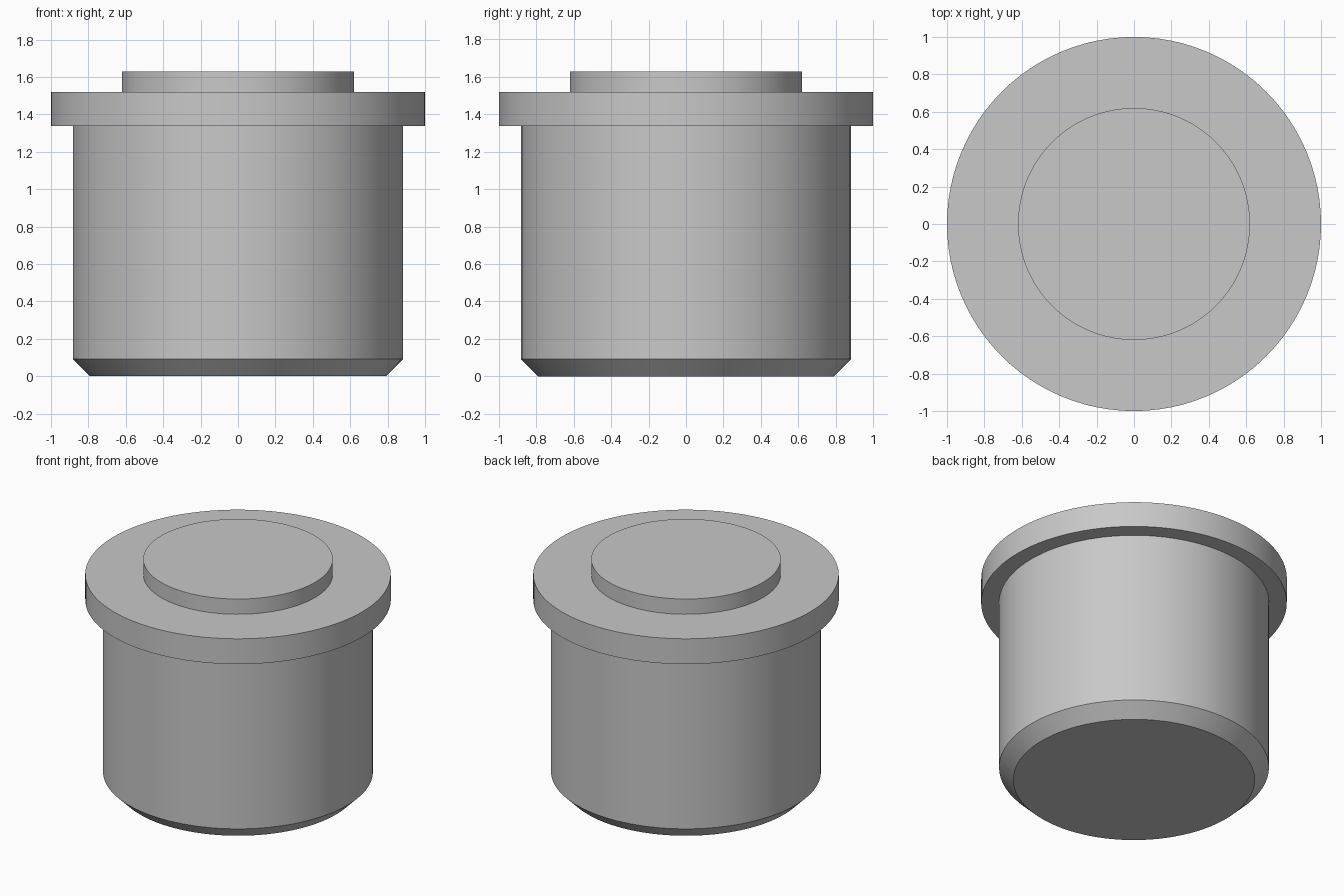
import bpy, bmesh, math

cube = bpy.data.objects.get("Cube")
if cube:
    bpy.data.objects.remove(cube, do_unlink=True)

SEGMENTS = 96

grey = bpy.data.materials.new("plain_grey")
grey.use_nodes = True
colour = (0.58, 0.58, 0.58, 1)
grey.diffuse_color = colour
grey.node_tree.nodes["Principled BSDF"].inputs["Base Color"].default_value = colour


def lathe(name, profile):
    """Turn a (radius, height) profile into a closed solid with flat end caps."""
    bm = bmesh.new()
    rings = []
    for radius, z in profile:
        ring = []
        for i in range(SEGMENTS):
            a = math.tau * i / SEGMENTS
            ring.append(bm.verts.new((radius * math.cos(a), radius * math.sin(a), z)))
        rings.append(ring)
    for low, high in zip(rings, rings[1:]):
        for i in range(SEGMENTS):
            j = (i + 1) % SEGMENTS
            bm.faces.new((low[i], low[j], high[j], high[i]))
    bm.faces.new(reversed(rings[0]))
    bm.faces.new(rings[-1])
    mesh = bpy.data.meshes.new(name)
    bm.to_mesh(mesh)
    bm.free()
    mesh.materials.append(grey)
    obj = bpy.data.objects.new(name, mesh)
    bpy.context.collection.objects.link(obj)
    bpy.ops.object.select_all(action="DESELECT")
    obj.select_set(True)
    bpy.context.view_layer.objects.active = obj
    bpy.ops.object.shade_smooth_by_angle(angle=math.radians(30))
    return obj


# One turned solid: chamfered foot, body, overhanging flange, raised boss
lathe("flanged_plug", [
    (0.79, 0), (0.883, 0.093),
    (0.883, 1.337), (1, 1.337),
    (1, 1.52), (0.62, 1.52),
    (0.62, 1.63),
])
